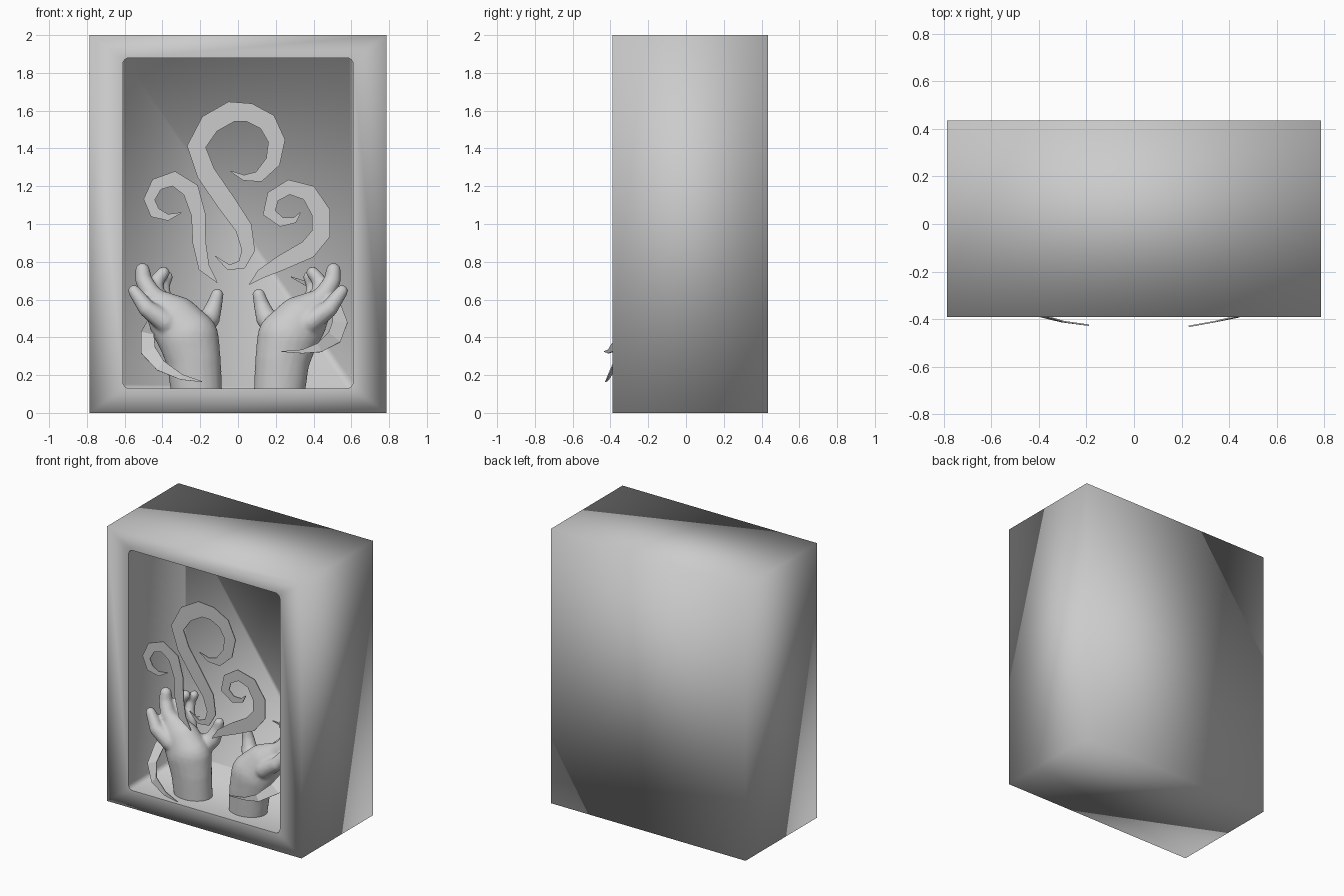
import bpy
import bmesh
import math
from mathutils import Matrix, Vector

cube = bpy.data.objects.get("Cube")
if cube:
    bpy.data.objects.remove(cube, do_unlink=True)

# Single plain grey
GREY = (0.6, 0.6, 0.6, 1.0)
stone = bpy.data.materials.new("plain_grey")
stone.use_nodes = True
stone.diffuse_color = GREY
bsdf = stone.node_tree.nodes["Principled BSDF"]
bsdf.inputs["Base Color"].default_value = GREY
bsdf.inputs["Roughness"].default_value = 0.7


def make_object(name, bm, smooth=True):
    for face in bm.faces:
        face.smooth = smooth
    mesh = bpy.data.meshes.new(name)
    bm.to_mesh(mesh)
    bm.free()
    mesh.materials.append(stone)
    obj = bpy.data.objects.new(name, mesh)
    bpy.context.scene.collection.objects.link(obj)
    return obj


# Display box with a rounded window and deep niche
def build_box():
    half, front, back, top = 0.785, -0.39, 0.435, 2.0
    side, low, high, radius, niche = 0.61, 0.13, 1.88, 0.035, 0.26
    bm = bmesh.new()
    signs = [(1, 1), (-1, 1), (-1, -1), (1, -1)]
    outer_front, outer_back, rim, deep = [], [], [], []
    for k, (sx, sz) in enumerate(signs):
        z = top if sz > 0 else 0
        outer_front.append(bm.verts.new((sx * half, front, z)))
        outer_back.append(bm.verts.new((sx * half, back, z)))
        cx = sx * (side - radius)
        cz = high - radius if sz > 0 else low + radius
        near, far = [], []
        for i in range(5):
            a = math.pi / 2 * (k + i / 4)
            x, z = cx + radius * math.cos(a), cz + radius * math.sin(a)
            near.append(bm.verts.new((x, front, z)))
            far.append(bm.verts.new((x, niche, z)))
        rim.append(near)
        deep.append(far)
    for k in range(4):
        n = (k + 1) % 4
        for i in range(4):
            bm.faces.new((outer_front[k], rim[k][i], rim[k][i + 1]))
        bm.faces.new((outer_front[k], rim[k][-1], rim[n][0], outer_front[n]))
        bm.faces.new((outer_front[k], outer_front[n], outer_back[n], outer_back[k]))
    bm.faces.new(outer_back)
    loop_near, loop_far = sum(rim, []), sum(deep, [])
    for i in range(len(loop_near)):
        j = (i + 1) % len(loop_near)
        bm.faces.new((loop_near[i], loop_far[i], loop_far[j], loop_near[j]))
        bm.edges.get((loop_near[i], loop_near[j])).smooth = False
    bm.faces.new(loop_far)
    bmesh.ops.recalc_face_normals(bm, faces=bm.faces)
    return make_object("display_box", bm)


build_box()


# Limb made of overlapping beads, fused later; points are (x, y, z, radius)
def add_limb(bm, points, flat=1.0, steps=8):
    for a, b in zip(points, points[1:]):
        for i in range(steps + 1):
            x, y, z, r = Vector(a).lerp(Vector(b), i / steps)
            place = Matrix.Translation((x, y, z)) @ Matrix.Diagonal((r, r * flat, r, 1))
            bmesh.ops.create_icosphere(bm, subdivisions=3, radius=1, matrix=place)


def build_hand(name, side):
    bm = bmesh.new()
    # forearm and cupped palm
    add_limb(bm, [(0.22, -0.2, 0.12, 0.137), (0.235, -0.2, 0.28, 0.145),
                  (0.26, -0.19, 0.39, 0.16), (0.33, -0.17, 0.48, 0.14),
                  (0.4, -0.16, 0.55, 0.095)], 0.8)
    # four fingers, outermost first
    add_limb(bm, [(0.38, -0.24, 0.48, 0.06), (0.48, -0.25, 0.55, 0.047),
                  (0.55, -0.22, 0.645, 0.034)])
    add_limb(bm, [(0.37, -0.17, 0.54, 0.07), (0.46, -0.15, 0.63, 0.052),
                  (0.5, -0.12, 0.7, 0.045), (0.505, -0.11, 0.755, 0.04)])
    add_limb(bm, [(0.36, -0.11, 0.54, 0.06), (0.44, -0.07, 0.64, 0.045),
                  (0.43, -0.05, 0.7, 0.038), (0.395, -0.04, 0.742, 0.034)])
    add_limb(bm, [(0.33, -0.09, 0.5, 0.06), (0.39, -0.01, 0.6, 0.043),
                  (0.4, 0.02, 0.67, 0.036), (0.375, 0.03, 0.72, 0.032)])
    # thumb
    add_limb(bm, [(0.23, -0.13, 0.43, 0.08), (0.15, -0.08, 0.5, 0.055),
                  (0.125, -0.06, 0.57, 0.042), (0.11, -0.06, 0.625, 0.034)])
    for v in bm.verts:
        v.co.x *= side
    if side < 0:
        bmesh.ops.reverse_faces(bm, faces=bm.faces)
    obj = make_object(name, bm)
    remesh = obj.modifiers.new("fuse", 'REMESH')
    remesh.mode = 'VOXEL'
    remesh.voxel_size = 0.011
    remesh.use_smooth_shade = True
    soften = obj.modifiers.new("soften", 'SMOOTH')
    soften.factor = 0.5
    soften.iterations = 6

    # bake the fused form and trim it at the niche floor
    graph = bpy.context.evaluated_depsgraph_get()
    baked = bpy.data.meshes.new_from_object(obj.evaluated_get(graph))
    obj.modifiers.clear()
    bm = bmesh.new()
    bm.from_mesh(baked)
    bmesh.ops.bisect_plane(bm, geom=bm.verts[:] + bm.edges[:] + bm.faces[:],
                           plane_co=(0, 0, 0.13), plane_no=(0, 0, 1),
                           clear_inner=True)
    for face in bm.faces:
        face.smooth = True
    bm.to_mesh(obj.data)
    bm.free()
    bpy.data.meshes.remove(baked)


build_hand("left_hand", 1)
build_hand("right_hand", -1)


# Flat tapering ribbon; points are (x, z, width) or (x, z, width, y)
def build_ribbon(name, points):
    bm = bmesh.new()
    path = [Vector((p[0], p[3] if len(p) > 3 else -0.383, p[1])) for p in points]
    rows = []
    for i, (p, c) in enumerate(zip(points, path)):
        along = path[min(i + 1, len(path) - 1)] - path[max(i - 1, 0)]
        across = Vector((-along.z, 0, along.x)).normalized()
        w = max(p[2], 0.004) / 2
        rows.append((bm.verts.new(c + across * w), bm.verts.new(c - across * w)))
    for (a, b), (c, d) in zip(rows, rows[1:]):
        bm.faces.new((a, b, d, c))
    obj = make_object(name, bm, smooth=False)
    thick = obj.modifiers.new("thickness", 'SOLIDIFY')
    thick.thickness = 0.006
    thick.offset = 0


build_ribbon("tall_smoke_curl", [
    (-.04, 1.28, 0), (.03, 1.245, .03), (.11, 1.25, .06), (.185, 1.33, .08),
    (.205, 1.44, .09), (.155, 1.54, .1), (.06, 1.59, .1), (-.035, 1.595, .11),
    (-.15, 1.53, .11), (-.22, 1.41, .1), (-.17, 1.27, .1), (-.06, 1.11, .1),
    (.03, .98, .09), (.055, .86, .07), (.02, .785, .05), (-.05, .77, .03),
    (-.12, .83, 0)])
build_ribbon("right_smoke_curl", [
    (-.3, 1.06, 0), (-.37, 1.035, .035), (-.44, 1.06, .06), (-.47, 1.13, .06),
    (-.43, 1.21, .07), (-.34, 1.24, .08), (-.25, 1.18, .09), (-.21, 1.05, .075),
    (-.205, .9, .07), (-.18, .77, .06), (-.11, .69, 0)])
build_ribbon("left_smoke_curl", [
    (.33, 1.06, 0), (.3, 1.02, .03), (.23, 1.01, .05), (.165, 1.06, .07),
    (.185, 1.145, .07), (.27, 1.195, .08), (.375, 1.165, .09), (.44, 1.06, .1),
    (.44, .95, .1), (.37, .865, .1), (.23, .795, .08), (.12, .735, .05),
    (.06, .68, 0)])
build_ribbon("right_wrist_smoke", [
    (-.19, .165, 0, -.425), (-.3, .19, .03, -.41), (-.41, .25, .06, -.38),
    (-.475, .33, .08, -.31), (-.48, .42, .07, -.22), (-.44, .5, .06, -.05),
    (-.33, .58, 0, .03)])
build_ribbon("left_wrist_smoke", [
    (.23, .325, 0, -.43), (.34, .325, .02, -.41), (.43, .345, .05, -.39),
    (.51, .4, .08, -.3), (.54, .48, .08, -.2), (.52, .57, .05, -.05),
    (.42, .66, .04, .05), (.28, .72, 0, 0)])
